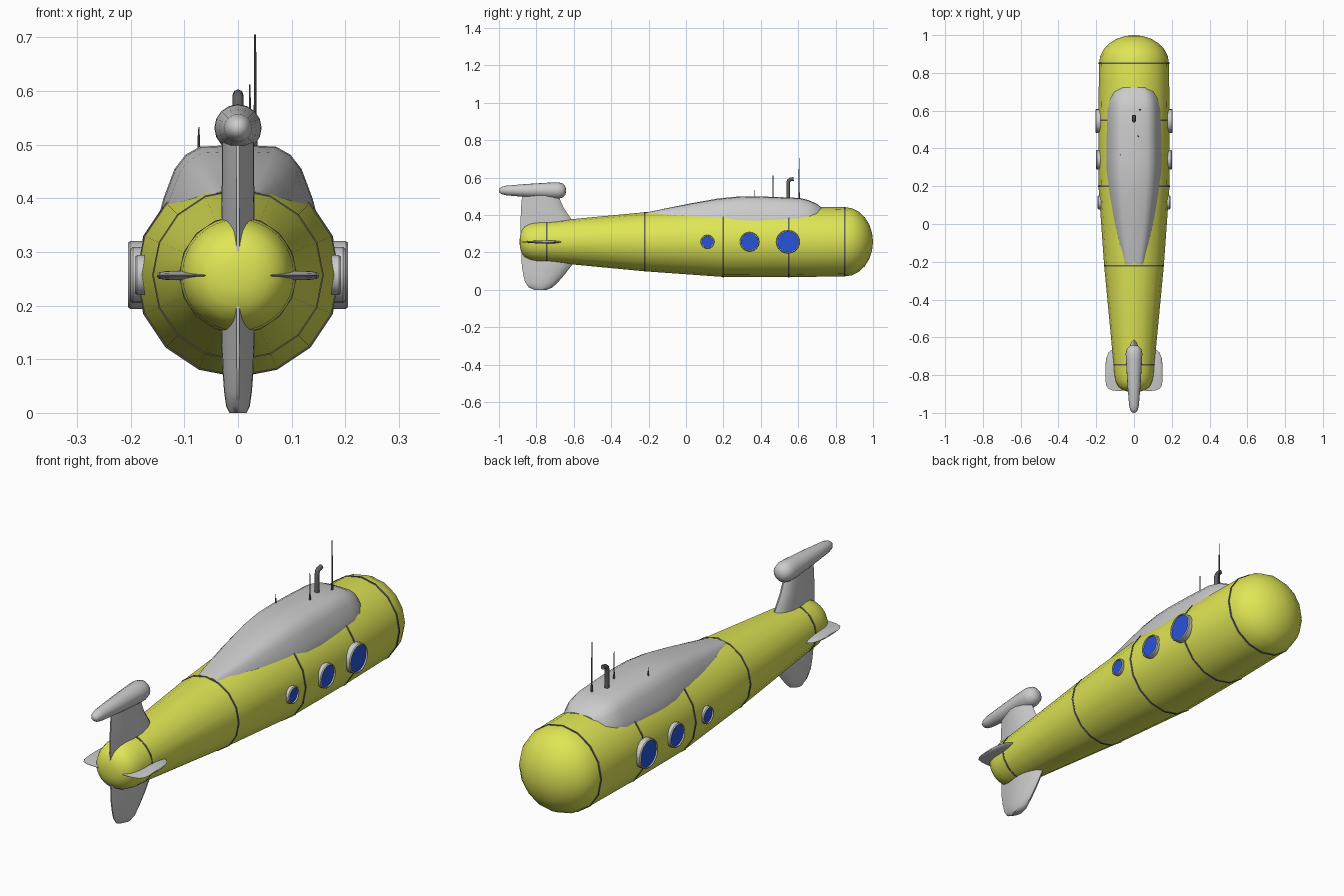
import bpy, bmesh, math
from mathutils import Vector

if "Cube" in bpy.data.objects:
    bpy.data.objects.remove(bpy.data.objects["Cube"])

AXIS_Z = 0.257  # height of the hull centre line


def material(name, rgb):
    m = bpy.data.materials.new(name)
    m.diffuse_color = (*rgb, 1)
    m.use_nodes = True
    m.node_tree.nodes["Principled BSDF"].inputs["Base Color"].default_value = m.diffuse_color
    return m


YELLOW = material("yellow_paint", (0.74, 0.79, 0.09))
BLUE = material("blue_glass", (0.02, 0.09, 0.7))
DARK = material("dark_metal", (0.12, 0.12, 0.12))


def loft(name, rings, mat=None, caps=True, angle=30):
    """Skin a list of equal-length closed rings of points."""
    bm = bmesh.new()
    vs = [[bm.verts.new(p) for p in ring] for ring in rings]
    n = len(vs[0])
    for a, b in zip(vs, vs[1:]):
        for i in range(n):
            j = (i + 1) % n
            bm.faces.new((a[i], a[j], b[j], b[i]))
    if caps:
        bm.faces.new(vs[0])
        bm.faces.new(vs[-1])
    bmesh.ops.remove_doubles(bm, verts=bm.verts, dist=1e-5)
    bmesh.ops.recalc_face_normals(bm, faces=bm.faces)
    me = bpy.data.meshes.new(name)
    bm.to_mesh(me)
    bm.free()
    ob = bpy.data.objects.new(name, me)
    bpy.context.collection.objects.link(ob)
    if mat:
        me.materials.append(mat)
    bpy.ops.object.select_all(action='DESELECT')
    ob.select_set(True)
    bpy.context.view_layer.objects.active = ob
    bpy.ops.object.shade_smooth_by_angle(angle=math.radians(angle))
    return ob


def lathe(name, profile, axis, centre, n=16, mat=None, angle=35):
    """Turn (distance along axis, radius) points around an axis."""
    rings = []
    for d, r in profile:
        ring = []
        for i in range(n):
            t = 2 * math.pi * i / n
            u, v = max(r, 1e-7) * math.cos(t), max(r, 1e-7) * math.sin(t)
            p = {'x': (d, u, v), 'y': (u, d, v), 'z': (u, v, d)}[axis]
            ring.append(Vector(p) + Vector(centre))
        rings.append(ring)
    return loft(name, rings, mat, caps=False, angle=angle)


# Hull with rounded nose
body = [(-0.745, 0.108), (-0.22, 0.158), (0.2, 0.188), (0.55, 0.189), (0.85, 0.185)]
nose = [(0.85 + 0.15 * math.sin(a), 0.185 * math.cos(a))
        for a in (math.radians(15 * k) for k in range(1, 7))]
centre = (0, 0, AXIS_Z)
lathe("hull", body + nose, 'y', centre, 16, YELLOW)
lathe("tail_cap", [(-0.745, 0.108), (-0.8, 0.104), (-0.835, 0.096), (-0.862, 0.082),
                   (-0.88, 0.058), (-0.888, 0.03), (-0.89, 0)], 'y', centre, 32, YELLOW)

# Seam bands around the hull
for k, (y, r) in enumerate(body):
    w = 0.004
    lathe(f"hull_seam_{k + 1}", [(y - w, r - 0.004), (y - w, r + 0.002),
                                 (y + w, r + 0.002), (y + w, r - 0.004)],
          'y', centre, 16, DARK)

# Raised canopy: (y, top z, half width, edge z)
canopy = [(-0.215, 0.413, 0.055, 0.398), (-0.1, 0.437, 0.082, 0.391),
          (0.03, 0.463, 0.112, 0.376), (0.17, 0.488, 0.136, 0.368),
          (0.27, 0.498, 0.146, 0.366), (0.36, 0.5, 0.148, 0.366),
          (0.5, 0.496, 0.146, 0.367), (0.61, 0.491, 0.141, 0.374),
          (0.66, 0.478, 0.13, 0.385), (0.7, 0.459, 0.106, 0.402),
          (0.722, 0.442, 0.07, 0.42)]
section = [(1, 0), (0.94, 0.25), (0.8, 0.66), (0.66, 0.86), (0.48, 0.97), (0, 1)]
rings = []
for y, top, w, base in canopy:
    half = [(fx * w, base + fz * (top - base)) for fx, fz in section]
    outline = [(half[0][0], base - 0.04)] + half
    outline += [(-x, z) for x, z in reversed(outline[:-1])]
    rings.append([(x, y, z) for x, z in outline])
loft("canopy", rings, angle=40)

# Portholes on both sides: (y, radius, outer x)
for k, (y, r, out) in enumerate([(0.545, 0.063, 0.205), (0.34, 0.052, 0.2),
                                 (0.115, 0.037, 0.192)]):
    for side, s in (("right", 1), ("left", -1)):
        c = (0, y, AXIS_Z)
        rim = [(0.165, r), (out - 0.004, r), (out, r - 0.003),
               (out, r - 0.006), (out - 0.008, r - 0.007)]
        lathe(f"porthole_rim_{side}_{k + 1}", [(s * d, q) for d, q in rim], 'x', c, 24)
        lathe(f"porthole_glass_{side}_{k + 1}",
              [(s * (out - 0.006), r - 0.0065), (s * (out - 0.006), 0)], 'x', c, 24, BLUE)


def fin(name, stations, place):
    """Foil-section fin; stations are (span, trailing y, leading y, half thickness)."""
    foil = [(0, 0.08), (0.2, 0.55), (0.45, 0.95), (0.65, 1), (0.82, 0.8), (0.94, 0.45)]
    shape = foil + [(1, 0)] + [(a, -b) for a, b in reversed(foil)]
    loft(name, [[place(h, y0 + a * (y1 - y0), b * t) for a, b in shape]
                for h, y0, y1, t in stations], angle=40)


# Upright tail fins
upright = lambda h, y, t: (t, y, h)
fin("upper_fin", [(0.29, -0.884, -0.56, 0.031), (0.38, -0.884, -0.615, 0.031),
                  (0.44, -0.882, -0.655, 0.03), (0.52, -0.875, -0.69, 0.03)], upright)
fin("lower_fin", [(0.22, -0.88, -0.57, 0.031), (0.13, -0.878, -0.612, 0.031),
                  (0.08, -0.87, -0.65, 0.029), (0.04, -0.86, -0.685, 0.026),
                  (0.012, -0.84, -0.715, 0.022), (0, -0.81, -0.745, 0.016)], upright)

# Flat side fins
for side, s in (("right", 1), ("left", -1)):
    fin(f"side_fin_{side}",
        [(0.06, -0.885, -0.62, 0.009), (0.11, -0.882, -0.66, 0.009),
         (0.135, -0.873, -0.68, 0.008), (0.147, -0.855, -0.71, 0.006),
         (0.151, -0.83, -0.745, 0.003)],
        lambda h, y, t, s=s: (s * h, y, AXIS_Z - 0.001 + t))

# Tapered pod on the upper fin
lathe("fin_pod", [(-1, 0), (-0.996, 0.012), (-0.985, 0.02), (-0.96, 0.026),
                  (-0.85, 0.035), (-0.72, 0.043), (-0.685, 0.044), (-0.66, 0.038),
                  (-0.645, 0.022), (-0.64, 0)], 'y', (0, 0, 0.531), 16, angle=50)

# Aerials: (x, y, top z, radius)
for k, (x, y, top, r) in enumerate([(0.032, 0.605, 0.705, 0.003),
                                    (0.022, 0.465, 0.612, 0.0025),
                                    (-0.073, 0.365, 0.533, 0.0015)]):
    lathe(f"aerial_{k + 1}", [(0.46, r * 1.5), (0.515, r * 1.5), (0.52, r),
                              (top, r * 0.6), (top, 0)], 'z', (x, y, 0), 8, DARK)

# Periscope with bent head
curve = bpy.data.curves.new("periscope", 'CURVE')
curve.dimensions = '3D'
curve.bevel_depth = 0.01
curve.bevel_resolution = 2
curve.use_fill_caps = True
path = [(0.546, 0.47), (0.546, 0.572), (0.549, 0.583), (0.557, 0.59), (0.575, 0.593)]
spline = curve.splines.new('POLY')
spline.points.add(len(path) - 1)
for p, (y, z) in zip(spline.points, path):
    p.co = (0, y, z, 1)
curve.materials.append(DARK)
bpy.context.collection.objects.link(bpy.data.objects.new("periscope", curve))
